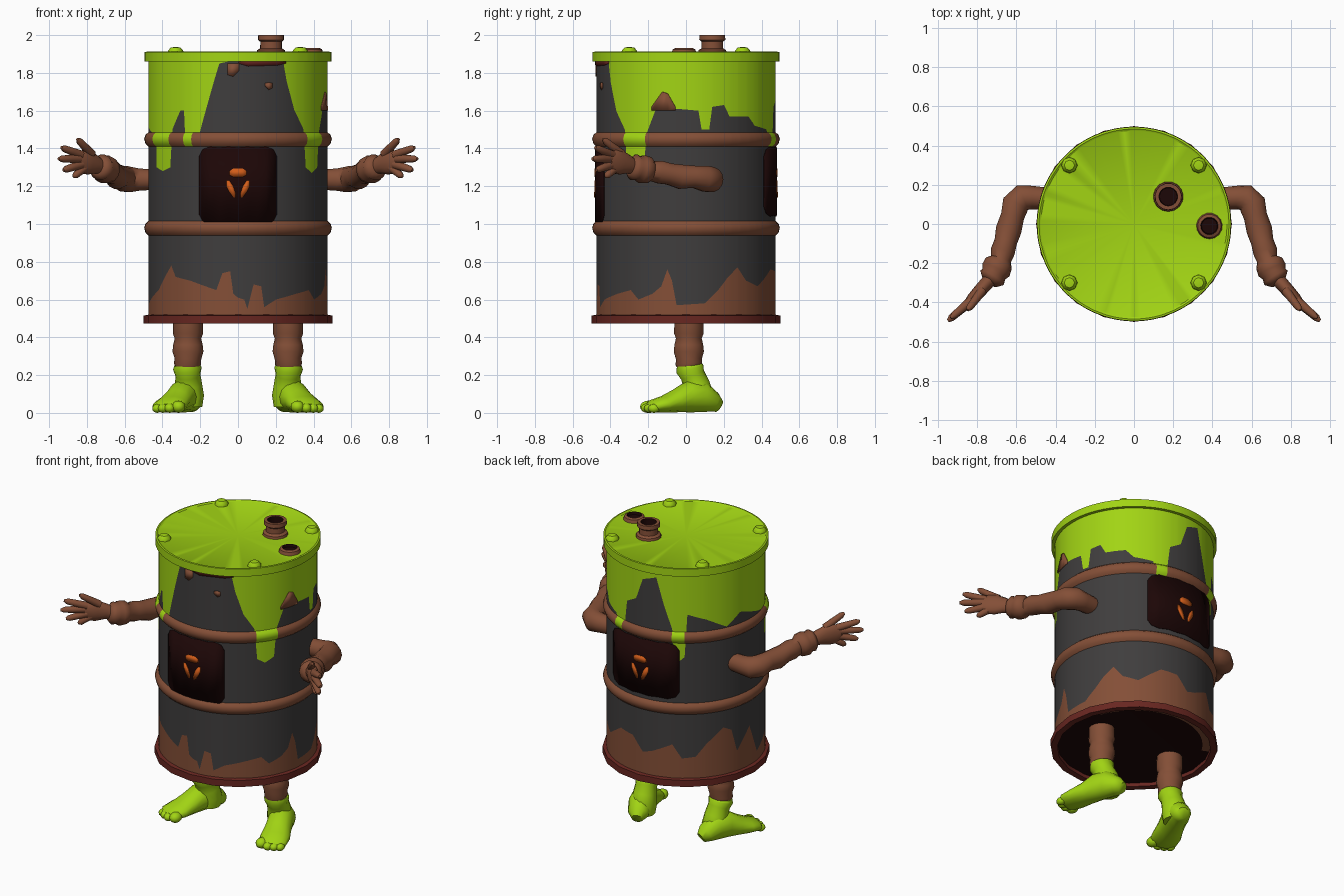
import bpy, bmesh, math
from mathutils import Vector

if "Cube" in bpy.data.objects:
    bpy.data.objects.remove(bpy.data.objects["Cube"])


def material(name, *rgb):
    m = bpy.data.materials.new(name)
    m.use_nodes = True
    m.diffuse_color = (*rgb, 1)
    m.node_tree.nodes["Principled BSDF"].inputs["Base Color"].default_value = (*rgb, 1)
    return m


green = material("slime green", .36, .66, .007)
rust = material("rust brown", .23, .078, .038)
grey = material("dark steel", .05, .047, .047)
red = material("rusty red", .14, .02, .015)
black = material("burnt black", .012, .002, .002)
orange = material("warning orange", .65, .11, .01)


def finish(name, bm, mats, angle=35):
    bmesh.ops.recalc_face_normals(bm, faces=bm.faces)
    me = bpy.data.meshes.new(name)
    bm.to_mesh(me)
    bm.free()
    for m in mats:
        me.materials.append(m)
    ob = bpy.data.objects.new(name, me)
    bpy.context.collection.objects.link(ob)
    bpy.ops.object.select_all(action="DESELECT")
    ob.select_set(True)
    bpy.context.view_layer.objects.active = ob
    bpy.ops.object.shade_smooth_by_angle(angle=math.radians(angle))
    return ob


def polar(deg, r, z):
    a = math.radians(deg)
    return Vector((r * math.sin(a), -r * math.cos(a), z))


def bridge(bm, a, b, mat=0, closed=True):
    n = len(a)
    for i in range(n if closed else n - 1):
        j = (i + 1) % n
        bm.faces.new((a[i], a[j], b[j], b[i])).material_index = mat


# Paint edges: degrees around the drum from the front, height
SLIME = [(0, 1.87), (30, 1.87), (33, 1.75), (39, 1.6), (47, 1.5), (49, 1.3), (55, 1.27),
         (62, 1.3), (64, 1.48), (70, 1.6), (84, 1.61), (98, 1.6), (100, 1.5), (105, 1.5),
         (107, 1.62), (115, 1.63), (119, 1.57), (134, 1.57), (140, 1.52), (154, 1.5),
         (156, 1.42), (164, 1.42), (167, 1.62), (176, 1.66), (182, 1.8), (193, 1.83),
         (199, 1.65), (205, 1.5), (206, 1.32), (210, 1.29), (214, 1.32), (216, 1.6),
         (230, 1.56), (246, 1.49), (258, 1.56), (280, 1.5), (294, 1.47), (295, 1.3),
         (303, 1.28), (311, 1.3), (313, 1.5), (320, 1.6), (323, 1.6), (324, 1.45),
         (329, 1.43), (334, 1.46), (336, 1.52), (345, 1.77), (348, 1.85), (360, 1.87)]
RUST = [(0, .61), (4, .6), (6, .55), (10, .68), (15, .67), (17, .56), (25, .6), (40, .63),
        (52, .65), (58, .6), (68, .63), (74, .67), (78, .76), (81, .7), (84, .57),
        (102, .58), (111, .65), (118, .72), (125, .77), (132, .7), (143, .67), (160, .76),
        (173, .75), (182, .66), (190, .68), (205, .74), (212, .65), (222, .66), (230, .74),
        (243, .83), (250, .8), (255, .65), (268, .78), (278, .58), (298, .65), (312, .78),
        (316, .72), (328, .7), (346, .65), (350, .74), (355, .75), (357, .63), (360, .61)]
ANGLES = sorted({p[0] for p in SLIME + RUST} | set(range(0, 360, 6)) - {360})
ANGLES = [a for a in ANGLES if a < 360]


def edge(table, deg):
    for (a, za), (b, zb) in zip(table, table[1:]):
        if a <= deg <= b:
            return za + (zb - za) * (deg - a) / (b - a)


def lathe(name, profile, mats, pick=lambda deg, k: 0, angles=ANGLES, centre=(0, 0), angle=35):
    """Spin profile(deg) round the z axis; pick(deg, row) chooses the colour."""
    bm = bmesh.new()
    off = Vector((*centre, 0))
    cols = [[bm.verts.new(polar(a, r, z) + off) for r, z in profile(a)] for a in angles]
    for i, col in enumerate(cols):
        nxt = cols[(i + 1) % len(cols)]
        b = angles[i + 1] if i + 1 < len(cols) else 360
        for k in range(len(col) - 1):
            f = bm.faces.new((col[k], nxt[k], nxt[k + 1], col[k + 1]))
            f.material_index = pick((angles[i] + b) / 2, k)
    bmesh.ops.remove_doubles(bm, verts=bm.verts, dist=.0001)
    return finish(name, bm, mats, angle)


# Drum
R = .475
lathe("drum_wall", lambda a: [(R, .49), (R, edge(RUST, a)), (R, edge(SLIME, a)), (R, 1.88)],
      [rust, grey, green], lambda a, k: k)
lathe("lid", lambda a: [(R, 1.86), (.495, 1.86), (.495, 1.91), (.485, 1.912), (.475, 1.905), (0, 1.905)],
      [green])
for label, z in (("upper", 1.45), ("lower", .98)):
    lathe(label + "_band", lambda a: [(R, z - .04), (.49, z - .025), (.497, z), (.49, z + .022), (R, z + .035)],
          [rust, green], lambda a, k: int(edge(SLIME, a) < z - .005))
lathe("bottom_rim", lambda a: [(.46, .5), (.46, .472), (.5, .472), (.5, .515), (R, .52)], [red],
      angles=range(0, 360, 18))
lathe("drum_floor", lambda a: [(.47, .495), (.41, .498), (0, .5)], [black, rust],
      lambda a, k: int(k == 0 and 110 < a < 240))


def patch(name, cols, mat, deg=0, r=.479, widen=1):
    """Thin plate bent round the drum from (offset, low, high) columns."""
    bm = bmesh.new()
    pos = [(deg + math.degrees(u * widen / R), lo, hi) for u, lo, hi in cols]
    low = [bm.verts.new(polar(a, r, lo)) for a, lo, hi in pos]
    high = [bm.verts.new(polar(a, r, hi)) for a, lo, hi in pos]
    bridge(bm, low, high, closed=False)
    ob = finish(name, bm, [mat])
    ob.modifiers.new("thickness", "SOLIDIFY").thickness = .004


# Warning plates, front and back
for side, deg, widen, low in (("front", 0, 1, 1.0), ("back", 180, 1.2, 1.04)):
    plate = [(u / 100, low + c, 1.41 - c) for u, c in
             ((-21, .05), (-19, .015), (-15, 0), (-10, .005), (-5, 0), (0, .005),
              (5, 0), (10, .005), (15, 0), (19, .015), (21, .05))]
    patch(side + "_plate", plate, black, deg, .481, widen)
    patch(side + "_sign_top", [(-.045, 1.26, 1.28), (-.025, 1.25, 1.293), (.025, 1.25, 1.293),
                               (.045, 1.26, 1.28)], orange, deg, .486)
    for s in (-1, 1):
        patch(side + "_sign_blade", [(s * .012, 1.14, 1.16), (s * .025, 1.142, 1.2),
                                     (s * .045, 1.17, 1.23), (s * .06, 1.2, 1.23)], orange, deg, .486)

# Flaked spots
patch("side_rust_spot", [(-.07, 1.6, 1.62), (-.01, 1.6, 1.7), (.02, 1.6, 1.69), (.06, 1.6, 1.62)], rust, 76)
patch("front_rust_spot", [(-.02, 1.73, 1.745), (0, 1.71, 1.75), (.02, 1.72, 1.745)], rust, 20)
patch("edge_rust_spot", [(-.03, 1.79, 1.85), (0, 1.78, 1.85), (.03, 1.81, 1.85)], rust, -3)
patch("chipped_rim", [(-.13, 1.85, 1.865), (-.08, 1.835, 1.875), (.08, 1.84, 1.88), (.13, 1.85, 1.865)], red, 16, .482)

# Lid fittings
ROUND = range(0, 360, 24)
lathe("spout", lambda a: [(.078, 1.9), (.074, 1.92), (.058, 1.93), (.057, 1.965), (.07, 1.975),
                          (.068, 2.0), (.048, 2.0), (.045, 1.93), (0, 1.93)],
      [rust, black], lambda a, k: int(k > 5), ROUND, (.175, .14))
lathe("lid_hole", lambda a: [(.068, 1.9), (.06, 1.925), (.045, 1.932), (.04, 1.915), (0, 1.915)],
      [rust, black], lambda a, k: int(k > 1), ROUND, (.385, -.01))
for x in (-.33, .33):
    for y in (-.3, .3):
        lathe("lid_bolt", lambda a: [(.042, 1.9), (.04, 1.918), (.026, 1.934), (0, 1.938)],
              [green], angles=range(0, 360, 45), centre=(x, y))


def tube(name, path, mat, sides=14):
    """Loft round rings (x, y, z, radius[, height ratio]) along a path with closed ends."""
    bm = bmesh.new()
    pts = [Vector(p[:3]) for p in path]
    rings = []
    for i, p in enumerate(path):
        d = (pts[min(i + 1, len(pts) - 1)] - pts[max(i - 1, 0)]).normalized()
        side = d.cross(Vector((0, 0, 1) if abs(d.z) < .8 else (0, 1, 0))).normalized()
        up = side.cross(d) * (p[4] if len(p) > 4 else 1)
        ang = [2 * math.pi * k / sides for k in range(sides)]
        rings.append([bm.verts.new(pts[i] + (side * math.cos(t) + up * math.sin(t)) * p[3]) for t in ang])
    for a, b in zip(rings, rings[1:]):
        bridge(bm, a, b)
    for ring in (rings[0], rings[-1]):
        bm.faces.new(ring)
    return finish(name, bm, [mat], 60)


def ball(name, loc, size, mat):
    bm = bmesh.new()
    bmesh.ops.create_uvsphere(bm, u_segments=12, v_segments=8, radius=1)
    bmesh.ops.scale(bm, vec=size, verts=bm.verts)
    bmesh.ops.translate(bm, vec=loc, verts=bm.verts)
    finish(name, bm, [mat], 60)


for side, s in (("left", 1), ("right", -1)):
    def limb(part, path, mat):
        tube(side + part, [(s * p[0], *p[1:]) for p in path], mat)

    # Arm with wrinkled cuff
    limb("_arm", [(.44, .13, 1.235, .055), (.52, .135, 1.235, .06), (.57, .135, 1.235, .068),
                  (.605, .1, 1.24, .07), (.62, .04, 1.25, .06), (.64, -.03, 1.25, .066),
                  (.655, -.09, 1.265, .058), (.67, -.14, 1.275, .062), (.68, -.18, 1.28, .054),
                  (.69, -.2, 1.285, .072), (.705, -.235, 1.29, .076), (.715, -.255, 1.295, .064),
                  (.725, -.275, 1.3, .07), (.74, -.295, 1.305, .045)], rust)
    # Hand, flat in the upright plane, with spread fingers
    limb("_palm", [(.72, -.27, 1.3, .034, 1.1), (.755, -.305, 1.315, .035, 1.4), (.79, -.345, 1.325, .034, 1.9),
                   (.825, -.38, 1.33, .029, 2.2), (.85, -.405, 1.335, .02, 2)], rust)
    for finger, base, tip in (("_thumb", (.775, -.34, 1.37), (.85, -.44, 1.45)),
                              ("_index", (.83, -.39, 1.365), (.935, -.48, 1.405)),
                              ("_middle", (.84, -.4, 1.345), (.95, -.495, 1.345)),
                              ("_ring", (.83, -.39, 1.315), (.925, -.475, 1.285)),
                              ("_little", (.81, -.37, 1.3), (.87, -.425, 1.25))):
        b, t = Vector(base), Vector(tip)
        limb(finger, [(*b.lerp(t, f), r) for f, r in ((0, .024), (.45, .021), (.85, .018), (1, .008))], rust)

    # Leg
    limb("_leg", [(.265, .015, .5, .078), (.265, .015, .42, .08), (.265, .015, .395, .07),
                  (.265, .015, .36, .078), (.265, .015, .325, .082), (.265, .015, .285, .07),
                  (.268, .015, .26, .072), (.268, .02, .235, .06)], rust)
    # Foot pointing slightly outwards
    limb("_ankle", [(.27, .018, .255, .068), (.268, .02, .235, .076), (.265, .035, .2, .066),
                    (.262, .055, .15, .072), (.26, .07, .09, .08), (.26, .07, .03, .07)], green)
    heel, toe = Vector((.235, .175, 0)), Vector((.385, -.2, 0))
    limb("_foot", [(*heel.lerp(toe, f).xy, h / 2, w, h / 2 / w) for f, w, h in
                   ((0, .035, .07), (.08, .062, .11), (.25, .078, .17), (.42, .078, .17),
                    (.6, .082, .125), (.78, .092, .09), (.93, .085, .07), (.98, .06, .05))], green)
    for x, y, r in ((.315, -.2, .036), (.362, -.205, .028), (.398, -.19, .027), (.428, -.17, .026)):
        ball(side + "_toe", (s * x, y, r * .9), (r, r * 1.2, r * .9), green)
